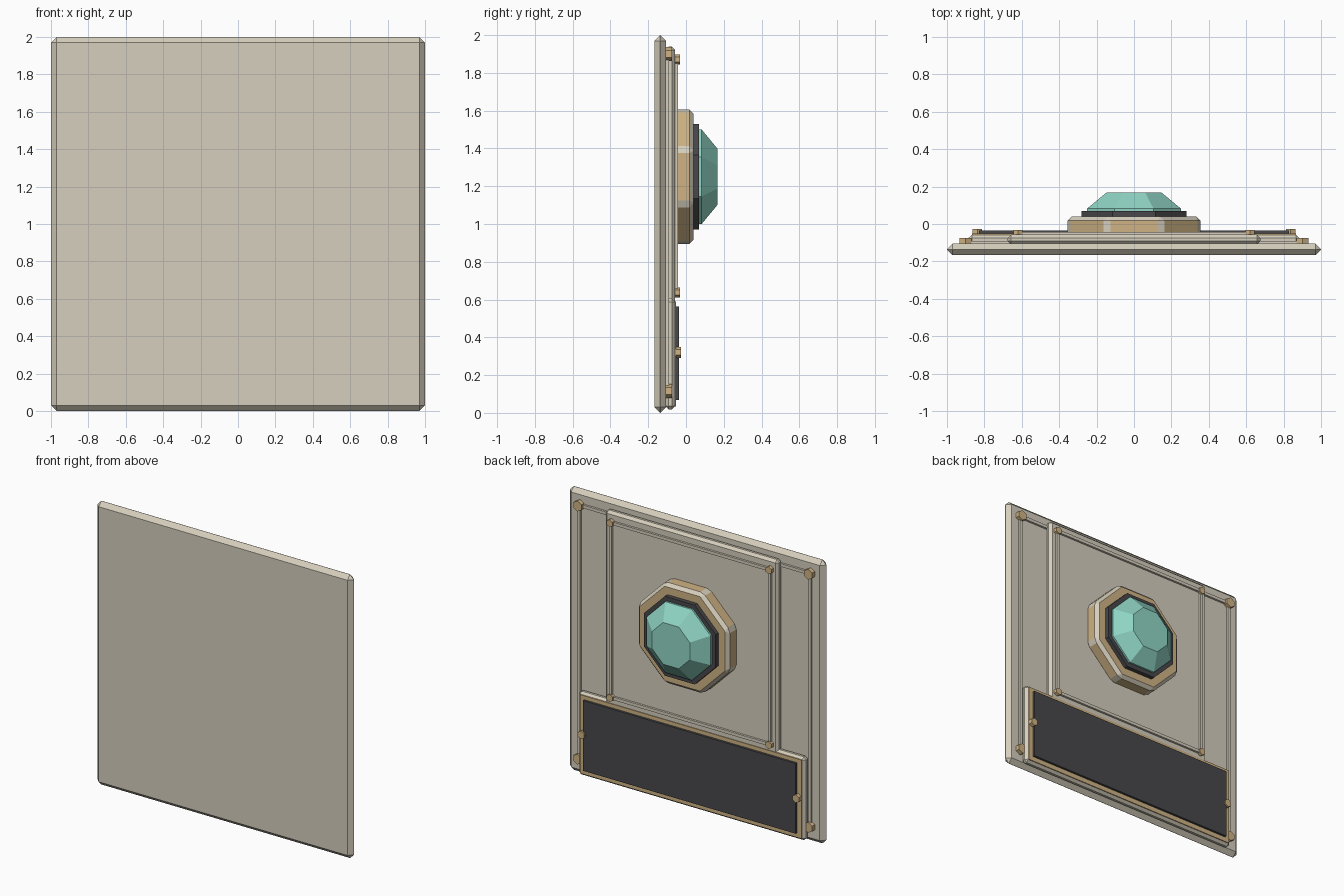
import bpy, bmesh
from math import pi, cos, sin

cube = bpy.data.objects.get("Cube")
if cube:
    bpy.data.objects.remove(cube, do_unlink=True)


def material(name, rgb):
    m = bpy.data.materials.new(name)
    m.use_nodes = True
    m.diffuse_color = (*rgb, 1)
    for node in m.node_tree.nodes:
        if node.type == 'BSDF_PRINCIPLED':
            node.inputs["Base Color"].default_value = (*rgb, 1)
            node.inputs["Roughness"].default_value = 0.7
    return m


stone = material("pale_stone", (0.67, 0.62, 0.51))
gold = material("dull_gold", (0.62, 0.45, 0.23))
dark = material("charcoal", (0.065, 0.065, 0.07))
teal = material("teal_crystal", (0.28, 0.67, 0.56))


def loft(name, rings, mats, bevel=0.0):
    """Join matching rings of points, cap both ends, chamfer the edges."""
    bm = bmesh.new()
    loops = [[bm.verts.new(p) for p in ring] for ring in rings]
    n = len(loops[0])
    for a, b in zip(loops, loops[1:]):
        for i in range(n):
            j = (i + 1) % n
            bm.faces.new((a[i], a[j], b[j], b[i]))
    bm.faces.new(loops[0])
    bm.faces.new(loops[-1])
    if bevel:
        cut = bmesh.ops.bevel(bm, geom=bm.edges[:], offset=bevel, segments=1,
                              affect='EDGES', profile=0.5)
        for f in cut["faces"]:
            f.material_index = len(mats) - 1
    bmesh.ops.recalc_face_normals(bm, faces=bm.faces[:])
    mesh = bpy.data.meshes.new(name)
    bm.to_mesh(mesh)
    bm.free()
    for m in mats:
        mesh.materials.append(m)
    obj = bpy.data.objects.new(name, mesh)
    bpy.context.collection.objects.link(obj)
    return obj


def box(name, x, y, z, mat, bevel=0.0):
    rings = [[(x[0], d, z[0]), (x[1], d, z[0]), (x[1], d, z[1]), (x[0], d, z[1])]
             for d in y]
    return loft(name, rings, [mat], bevel)


def polygon(n, apothem, y, cx, cz, start):
    r = apothem / cos(pi / n)
    return [(cx + r * cos(start + 2 * pi * i / n), y,
             cz + r * sin(start + 2 * pi * i / n)) for i in range(n)]


def octagon(name, steps, mats, bevel=0.0):
    loft(name, [polygon(8, r, y, 0, 1.25, pi / 8) for r, y in steps], mats, bevel)


def stud(name, x, z, size, y0, y1):
    rings = [polygon(6, size, y, x, z, pi / 2) for y in (y0, y1)]
    loft(name, rings, [gold])


def rails_and_studs(name, x, z0, z1, width, base, rail_top, stud_size, stud_top):
    """Thin raised border with a hexagonal stud on each corner."""
    h = width / 2
    y = (base - 0.005, rail_top)
    for label, z in (("lower", z0), ("upper", z1)):
        box(f"{name}_{label}_rail", (-x, x), y, (z - h, z + h), stone)
    for label, s in (("left", 1), ("right", -1)):
        box(f"{name}_{label}_rail", (s * x - h, s * x + h), y, (z0, z1), stone)
        for level, z in (("lower", z0), ("upper", z1)):
            stud(f"{name}_{level}_{label}_stud", s * x, z, stud_size,
                 base - 0.005, stud_top)


# Backing slab with its border
box("slab", (-1, 1), (-0.167, -0.105), (0, 2), stone, 0.03)
rails_and_studs("slab", 0.9, 0.115, 1.9, 0.022, -0.105, -0.09, 0.032, -0.075)

# Raised upper panel with its border
box("upper_panel", (-0.675, 0.675), (-0.11, -0.057), (0.57, 1.94), stone, 0.018)
rails_and_studs("upper_panel", 0.62, 0.637, 1.87, 0.022, -0.057, -0.042, 0.023, -0.032)

# Lower plaque
box("plaque_base", (-0.885, 0.885), (-0.11, -0.057), (0.018, 0.605), stone, 0.018)
box("plaque_trim", (-0.865, 0.865), (-0.065, -0.052), (0.035, 0.59), gold)
box("plaque_plate", (-0.83, 0.83), (-0.06, -0.036), (0.068, 0.563), dark)
for label, s in (("left", 1), ("right", -1)):
    stud(f"plaque_{label}_stud", s * 0.838, 0.32, 0.025, -0.06, -0.026)

# Medallion with pale chamfers, dark setting and faceted gem
octagon("medallion", [(0.355, -0.075), (0.355, 0.04)], [gold, stone], 0.022)
octagon("gem_setting", [(0.28, 0.02), (0.28, 0.07)], [dark])
octagon("gem", [(0.25, 0.05), (0.25, 0.083), (0.147, 0.168)], [teal])
